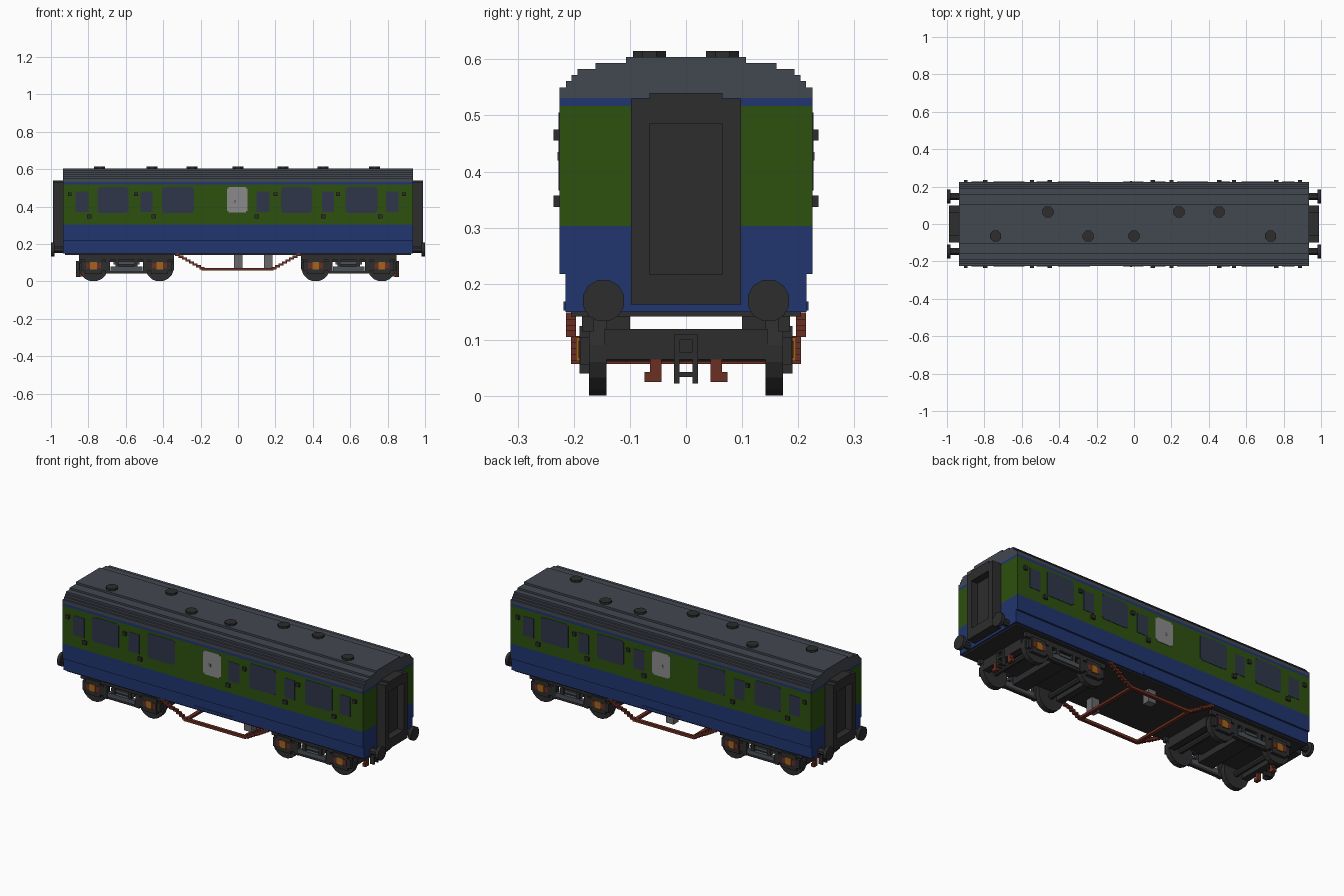
import bpy, bmesh, math
from mathutils import Matrix, Vector

cube = bpy.data.objects.get("Cube")
if cube:
    bpy.data.objects.remove(cube, do_unlink=True)


def material(name, hexcol):
    srgb = [int(hexcol[i:i + 2], 16) / 255 for i in (0, 2, 4)]
    lin = [c / 12.92 if c < 0.04045 else ((c + 0.055) / 1.055) ** 2.4 for c in srgb]
    m = bpy.data.materials.new(name)
    m.use_nodes = True
    m.diffuse_color = (*lin, 1)
    m.node_tree.nodes["Principled BSDF"].inputs["Base Color"].default_value = (*lin, 1)
    return m


BLACK = material("soft black", "2D2D2D")
ROOF = material("slate roof", "424750")
BLUE = material("deep blue", "21356F")
GREEN = material("leaf green", "2D510F")
GLASS = material("dark glass", "2E3648")
PALE = material("pale grey", "8A8A8A")
GREY = material("mid grey", "68686C")
SPRING = material("spring steel", "4B525A")
ORANGE = material("axle orange", "A3641F")
RUST = material("rust brown", "6B2E22")


def finish(name, bm, mat):
    bmesh.ops.recalc_face_normals(bm, faces=bm.faces)
    me = bpy.data.meshes.new(name)
    bm.to_mesh(me)
    bm.free()
    me.materials.append(mat)
    ob = bpy.data.objects.new(name, me)
    bpy.context.collection.objects.link(ob)
    return ob


def add_box(bm, x0, x1, y0, y1, z0, z1):
    c = Vector(((x0 + x1) / 2, (y0 + y1) / 2, (z0 + z1) / 2))
    s = Matrix.Diagonal((abs(x1 - x0), abs(y1 - y0), abs(z1 - z0), 1))
    bmesh.ops.create_cube(bm, size=1, matrix=Matrix.Translation(c) @ s)


def boxes(name, mat, items):
    bm = bmesh.new()
    for b in items:
        add_box(bm, *b)
    return finish(name, bm, mat)


def cylinders(name, mat, items, axis, sides=16):
    """items: (centre, radius, length) along the axis"""
    rot = {"X": Matrix.Rotation(math.pi / 2, 4, "Y"),
           "Y": Matrix.Rotation(math.pi / 2, 4, "X"), "Z": Matrix.Identity(4)}[axis]
    half = Matrix.Rotation(math.pi / sides, 4, "Z")
    bm = bmesh.new()
    for c, r, d in items:
        bmesh.ops.create_cone(bm, cap_ends=True, segments=sides, radius1=r, radius2=r,
                              depth=d, matrix=Matrix.Translation(c) @ rot @ half)
    return finish(name, bm, mat)


def both(x0, x1, y0, y1, z0, z1):
    """the same box on both long sides"""
    return [(x0, x1, s * y0, s * y1, z0, z1) for s in (-1, 1)]


L, W = 0.936, 0.225

# Body shell in colour bands
boxes("lower_body", BLUE, [(-L, L, -0.215, 0.215, 0.15, 0.217), (-L, L, -W, W, 0.217, 0.303)])
boxes("upper_body", GREEN, [(-L, L, -W, W, 0.303, 0.517)])
boxes("cant_band", BLUE, [(-L, L, -W, W, 0.517, 0.531)])
boxes("floor", BLACK, [(-L + 0.01, L - 0.01, -0.205, 0.205, 0.142, 0.151)])
boxes("step_boards", BLUE, both(-0.12, 0.12, 0.214, 0.218, 0.152, 0.168))

# Stepped roof, extruded along the length
steps = [(0.225, 0.55), (0.214, 0.561), (0.204, 0.572), (0.193, 0.583), (0.161, 0.593), (0.107, 0.604)]
half, z = [], 0.531
for y, top in steps:
    half += [(y, z), (y, top)]
    z = top
profile = half + [(-y, z) for y, z in reversed(half)]
bm = bmesh.new()
face = bm.faces.new([bm.verts.new((-L, y, z)) for y, z in profile])
ext = bmesh.ops.extrude_face_region(bm, geom=[face])
bmesh.ops.translate(bm, vec=(2 * L, 0, 0), verts=[v for v in ext["geom"] if isinstance(v, bmesh.types.BMVert)])
finish("roof", bm, ROOF)

# Roof ventilators
vents = [(-0.74, -1), (-0.46, 1), (-0.245, -1), (0, -1), (0.24, 1), (0.455, 1), (0.73, -1)]
cylinders("roof_vents", BLACK, [((x, s * 0.065, 0.607), 0.032, 0.016) for x, s in vents], "Z", 8)

# Windows as thin plates on both sides
big = [(-0.75, -0.585), (-0.405, -0.235), (0.23, 0.395), (0.575, 0.745)]
small = [(-0.868, -0.80), (-0.522, -0.457), (0.10, 0.168), (0.448, 0.512), (0.79, 0.858)]
panes = []
for a, b in big:
    panes += both(a, b, W - 0.002, W + 0.002, 0.374, 0.497)
    panes += both(a + 0.008, b - 0.008, W - 0.002, W + 0.002, 0.366, 0.505)
for a, b in small:
    panes += both(a, b, W - 0.002, W + 0.002, 0.37, 0.48)
boxes("windows", GLASS, panes)
boxes("frosted_windows", PALE, both(-0.058, 0.052, W - 0.002, W + 0.002, 0.376, 0.495)
      + both(-0.05, 0.044, W - 0.002, W + 0.002, 0.368, 0.503))
boxes("frosted_window_latches", GREY, both(-0.022, -0.01, W, W + 0.004, 0.42, 0.435))

# Door handles and hinges
fit = []
for x in (-0.9, -0.545, 0.2, 0.535, 0.888):
    fit += both(x - 0.01, x + 0.01, W - 0.005, 0.236, 0.455, 0.475)
for x in (-0.795, -0.45, 0.1, 0.455, 0.76):
    fit += both(x - 0.012, x + 0.012, W - 0.005, 0.236, 0.337, 0.357)
boxes("door_fittings", BLACK, fit)

# End gangways, buffers and couplings
for s, end in ((-1, "left"), (1, "right")):
    if s < 0:
        end = "rear"
    else:
        end = "lead"
    a, b = s * (L - 0.01), s * 0.988
    boxes(end + "_gangway", BLACK, both(a, b, 0.065, 0.098, 0.163, 0.53)
          + [(a, b, -0.065, 0.065, 0.163, 0.217), (a, b, -0.065, 0.065, 0.485, 0.54),
             (a, s * 0.948, -0.066, 0.066, 0.21, 0.49)])
    cylinders(end + "_buffer_heads", BLACK,
              [((s * 0.991, t * 0.147, 0.17), 0.038, 0.018) for t in (-1, 1)], "X", 12)
    cylinders(end + "_buffer_shafts", BLACK,
              [((s * 0.955, t * 0.147, 0.17), 0.019, 0.07) for t in (-1, 1)], "X", 8)


def bogie(name, cx):
    """four-wheeled bogie centred at cx"""
    out = 1 if cx > 0 else -1
    axles = (cx - 0.177, cx + 0.177)
    cylinders(name + "_wheels", BLACK,
              [((x, s * 0.157, 0.076), 0.077, 0.031) for x in axles for s in (-1, 1)], "Y", 16)
    cylinders(name + "_axles", BLACK, [((x, 0, 0.076), 0.016, 0.3) for x in axles], "Y", 8)
    # Side frames
    frame = both(cx - 0.255, cx + 0.255, 0.165, 0.185, 0.115, 0.148)
    frame += both(cx - 0.1, cx + 0.1, 0.165, 0.183, 0.042, 0.056)
    for x in (cx - 0.1, cx + 0.1):
        frame += both(x - 0.012, x + 0.012, 0.165, 0.187, 0.042, 0.12)
    for x in (cx - 0.05, cx + 0.05):
        frame += both(x - 0.01, x + 0.01, 0.165, 0.187, 0.08, 0.12)
    for x in axles:
        frame += both(x - 0.045, x + 0.045, 0.165, 0.19, 0.04, 0.125)
        frame += both(x - 0.065, x + 0.065, 0.165, 0.188, 0.055, 0.105)
    # Cross beams and body mounts
    frame += [(x - 0.02, x + 0.02, -0.145, 0.145, 0.065, 0.119) for x in (cx - 0.235, cx + 0.235)]
    frame += [(cx - 0.045, cx + 0.045, -0.17, 0.17, 0.07, 0.119),
              (cx - 0.25, cx + 0.25, -0.14, 0.14, 0.104, 0.118)]
    frame += both(cx - 0.06, cx + 0.06, 0.10, 0.166, 0.116, 0.145)
    boxes(name + "_frame", BLACK, frame)
    boxes(name + "_springs", SPRING, both(cx - 0.085, cx + 0.085, 0.165, 0.189, 0.056, 0.08)
          + both(cx - 0.07, cx + 0.07, 0.165, 0.18, 0.09, 0.105))
    # Axle boxes
    guard, cap = [], []
    for x in axles:
        guard += both(x - 0.04, x + 0.04, 0.18, 0.192, 0.068, 0.098)
        cap += both(x - 0.018, x + 0.018, 0.18, 0.196, 0.062, 0.104)
    boxes(name + "_axle_guards", RUST, guard)
    boxes(name + "_axle_boxes", ORANGE, cap)
    # Brake hangers and coupling hook at the outer end
    e = cx + out * 0.255
    boxes(name + "_brake_hangers", RUST, both(e, e - out * 0.02, 0.044, 0.064, 0.025, 0.1)
          + both(e, e - out * 0.02, 0.055, 0.074, 0.025, 0.043))
    h0, h1 = e - out * 0.01, e + out * 0.015
    boxes(name + "_coupling", BLACK, both(h0, h1, 0.012, 0.021, 0.022, 0.11)
          + [(h0, h1, -0.02, 0.02, a, b) for a, b in ((0.1, 0.11), (0.065, 0.078), (0.034, 0.043))])


bogie("lead_bogie", 0.592)
bogie("rear_bogie", -0.596)

# Underframe truss: stepped sloping rods and a low frame
rods = both(-0.195, 0.19, 0.187, 0.205, 0.057, 0.072)
n = 8
for i in range(n):
    x, z = 0.18 + i * 0.0185, 0.063 + i * 0.0105
    y = 0.187 if z < 0.1 else 0.196
    for s in (-1, 1):
        rods += both(s * x, s * (x + 0.026), y, y + 0.018, z, z + 0.0125)
for x in (-0.185, 0.18):
    rods.append((x - 0.01, x + 0.01, -0.19, 0.19, 0.057, 0.07))
boxes("truss", RUST, rods)

# Hanging equipment posts
boxes("underframe_posts", GREY, [(-0.022, 0.025, 0.10, 0.142, 0.07, 0.145),
                                 (0.138, 0.185, -0.142, -0.10, 0.07, 0.145)])
